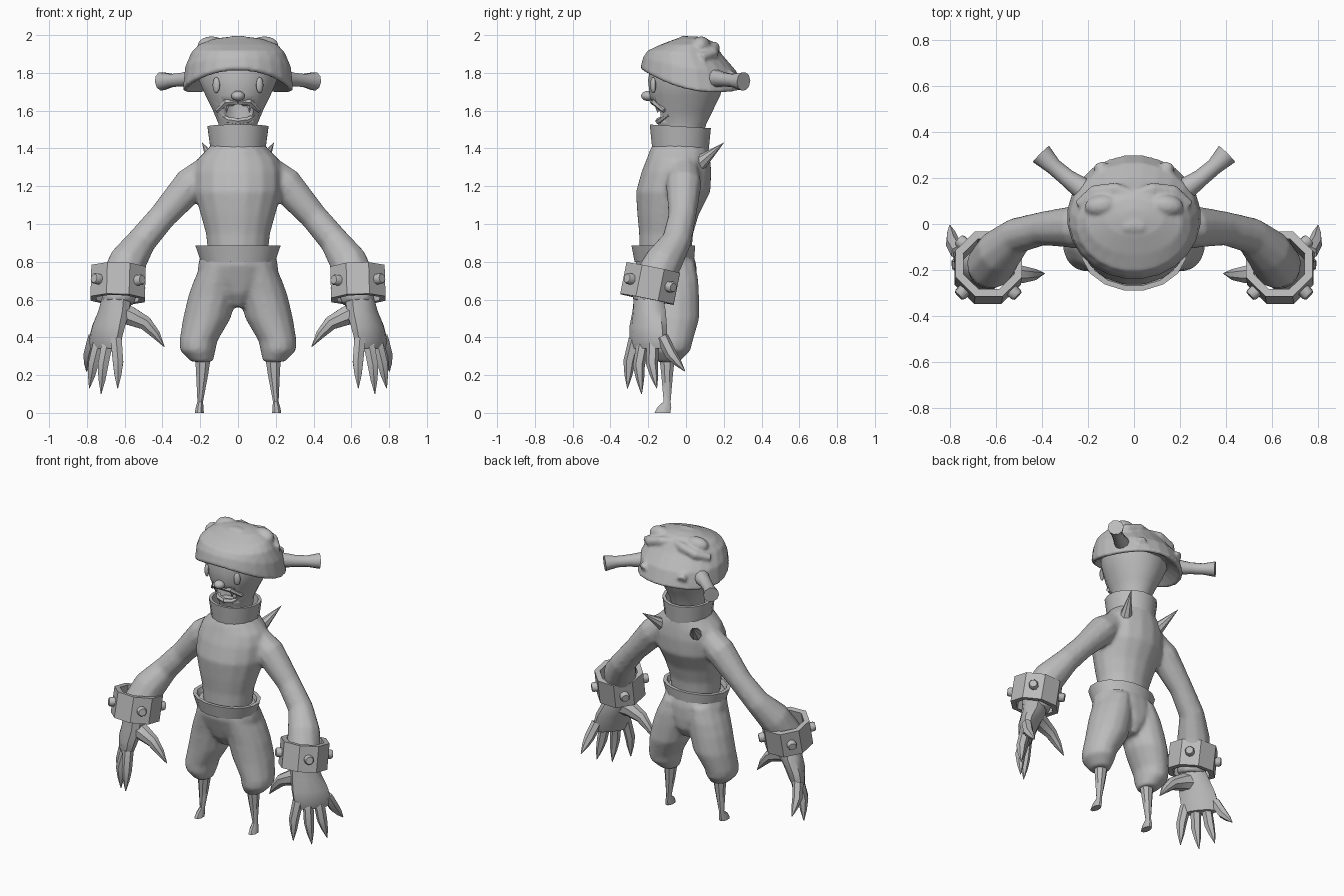
import bpy, bmesh, math
from mathutils import Vector, Matrix

if "Cube" in bpy.data.objects:
    bpy.data.objects.remove(bpy.data.objects["Cube"])

grey = bpy.data.materials.new("plain_grey")
grey.diffuse_color = (0.5, 0.5, 0.5, 1)
grey.use_nodes = True
grey.node_tree.nodes["Principled BSDF"].inputs["Base Color"].default_value = grey.diffuse_color


def finish(name, bm, mirror=False, angle=40):
    bmesh.ops.recalc_face_normals(bm, faces=bm.faces)
    me = bpy.data.meshes.new(name)
    bm.to_mesh(me)
    bm.free()
    me.materials.append(grey)
    ob = bpy.data.objects.new(name, me)
    bpy.context.collection.objects.link(ob)
    bpy.ops.object.select_all(action='DESELECT')
    ob.select_set(True)
    bpy.context.view_layer.objects.active = ob
    bpy.ops.object.shade_smooth_by_angle(angle=math.radians(angle))
    if mirror:
        ob.modifiers.new("mirror", 'MIRROR').use_mirror_merge = False
    return ob


def skin(bm, rings, cap=True, closed=False):
    vs = [[bm.verts.new(p) for p in r] for r in rings]
    n = len(vs[0])
    pairs = list(zip(vs, vs[1:])) + ([(vs[-1], vs[0])] if closed else [])
    for a, b in pairs:
        for i in range(n):
            j = (i + 1) % n
            bm.faces.new((a[i], a[j], b[j], b[i]))
    if cap and not closed:
        bm.faces.new(vs[0][::-1])
        bm.faces.new(vs[-1])


def loft(name, rows, n=14, slope=0, rot=0, mirror=False, closed=False, angle=40):
    """Stack of ellipses: (z, cx, cy, rx, ry[, slope, arch]); slope tilts along y, arch drops the sides."""
    bm = bmesh.new()
    rings = []
    for z, cx, cy, rx, ry, *extra in rows:
        s, arch = extra if extra else (slope, 0)
        ring = []
        for i in range(n):
            t = 2 * math.pi * (i + .5) / n
            p = Matrix.Rotation(rot, 2) @ Vector((rx * math.cos(t), ry * math.sin(t)))
            ring.append((cx + p.x, cy + p.y, z + s * (cy + p.y) - arch * p.x ** 2))
        rings.append(ring)
    skin(bm, rings, closed=closed)
    return finish(name, bm, mirror, angle)


def tube(name, pts, n=8, mirror=True, angle=40, closed=False):
    """Round sections (x, y, z, r) along a path."""
    bm = bmesh.new()
    rings = []
    P = [Vector(p[:3]) for p in pts]
    for i, p in enumerate(pts):
        t = (P[min(i + 1, len(P) - 1)] - P[max(i - 1, 0)]).normalized()
        if closed:
            t = (P[1] - P[0]).normalized()
        u = t.cross(Vector((0, 1, 0))).normalized()
        v = t.cross(u)
        rings.append([P[i] + p[3] * (u * math.cos(a) + v * math.sin(a))
                      for a in [2 * math.pi * (k + .5) / n for k in range(n)]])
    skin(bm, rings, closed=closed)
    return finish(name, bm, mirror, angle)


def ball(name, loc, size, mirror=False, rot=0):
    bm = bmesh.new()
    bmesh.ops.create_uvsphere(bm, u_segments=12, v_segments=8, radius=1,
        matrix=Matrix.Translation(loc) @ Matrix.Rotation(rot, 4, 'Z') @ Matrix.Diagonal((*size, 1)))
    return finish(name, bm, mirror)


def fuse(name, parts, voxel, smooth):
    """Melt overlapping parts into one smooth skin."""
    bpy.ops.object.select_all(action='DESELECT')
    for p in parts:
        p.select_set(True)
    bpy.context.view_layer.objects.active = parts[0]
    bpy.ops.object.convert(target='MESH')
    bpy.ops.object.join()
    ob = bpy.context.view_layer.objects.active
    ob.name = name
    ob.modifiers.clear()
    r = ob.modifiers.new("remesh", 'REMESH')
    r.mode, r.voxel_size, r.use_smooth_shade = 'VOXEL', voxel, True
    s = ob.modifiers.new("smooth", 'SMOOTH')
    s.factor, s.iterations = .5, smooth
    return ob


# torso with arms, and open collar
torso = loft("torso", [(.84, 0, -.11, .16, .14), (.95, 0, -.105, .172, .145), (1.05, 0, -.095, .2, .165),
                       (1.17, 0, -.068, .235, .2), (1.28, 0, -.05, .235, .187), (1.345, 0, -.04, .215, .17),
                       (1.395, 0, -.035, .165, .157), (1.43, 0, -.03, .135, .14)], 16)
arm = tube("arm", [(.12, -.015, 1.31, .08), (.25, -.012, 1.21, .095), (.40, -.02, 1.04, .075),
                   (.51, -.05, .91, .08), (.585, -.12, .80, .103), (.625, -.18, .69, .108),
                   (.635, -.2, .58, .088)], 10)
fuse("upper_body", [torso, arm], .013, 6)
loft("collar", [(1.37, 0, -.03, .145, .15), (1.515, 0, -.03, .165, .165),
                (1.515, 0, -.03, .145, .145), (1.37, 0, -.03, .125, .13)], 16, -.06, closed=True)

# trousers
hips = loft("hips", [(.56, 0, -.075, .04, .09), (.63, 0, -.08, .12, .135), (.70, 0, -.09, .215, .15),
                     (.78, 0, -.105, .215, .163), (.86, 0, -.115, .195, .15)], 16)
leg = loft("trouser_leg", [(.80, .095, -.10, .095, .148), (.70, .118, -.083, .118, .15),
                           (.62, .135, -.075, .13, .146), (.5, .165, -.07, .128, .142),
                           (.38, .21, -.085, .102, .122), (.33, .213, -.09, .095, .115),
                           (.27, .19, -.1, .058, .065)], 14, mirror=True)
fuse("trousers", [hips, leg], .012, 8)
loft("waistband", [(.80, 0, -.115, .2, .16), (.885, 0, -.12, .23, .172),
                   (.885, 0, -.12, .205, .15), (.82, 0, -.115, .17, .14)], 16, closed=True)

# thin shins ending in small feet
loft("shin", [(.30, .185, -.1, .045, .045), (.2, .19, -.1, .034, .033), (.06, .2, -.1, .016, .02),
              (.03, .203, -.115, .022, .04), (0, .205, -.125, .026, .045)], 8, mirror=True)

# wrist cuffs with studs
C, axis = Vector((.635, -.19, .685)), Vector((.03, -.2, -1)).normalized()
a, b = C - axis * .085, C + axis * .085
tube("cuff", [(*a, .156), (*b, .156), (*b, .12), (*a, .12)], closed=True, angle=25)
for k in range(4):
    t = math.pi / 4 + k * math.pi / 2
    d = Vector((math.cos(t), math.sin(t), 0))
    d = (d - axis * d.dot(axis)).normalized()
    tube("cuff_stud", [(*(C + d * .12), .03), (*(C + d * .17), .03), (*(C + d * .18), .024)])

# hands: palm, thumb and four pointed fingers
loft("palm", [(.63, .635, -.2, .08, .08), (.54, .655, -.195, .1, .075), (.46, .685, -.2, .118, .065),
              (.38, .705, -.2, .122, .05), (.34, .708, -.2, .105, .035)], 10,
     rot=math.radians(50), mirror=True)
tube("thumb", [(.66, -.2, .54, .07), (.575, -.215, .515, .054), (.49, -.22, .475, .04),
               (.435, -.22, .415, .026), (.39, -.215, .35, .002)])
fingers = [((.645, -.27, .39), (.635, -.30, .27), (.637, -.31, .13)),
           ((.69, -.225, .38), (.715, -.25, .25), (.725, -.235, .10)),
           ((.735, -.175, .38), (.765, -.18, .26), (.787, -.155, .13)),
           ((.765, -.125, .40), (.79, -.08, .31), (.802, -.005, .22))]
for k, m, e in fingers:
    tube("finger", [(*k, .034), (*m, .032), (*(Vector(m).lerp(Vector(e), .5)), .021), (*e, .002)], 6)

# shoulder spikes
tube("back_spike", [(.125, .07, 1.32, .042), (.19, .2, 1.43, .001)])

# head with an open mouth cut into it
head = loft("head", [(1.46, 0, -.02, .10, .11), (1.53, 0, -.02, .105, .13), (1.6, 0, -.015, .135, .16),
                     (1.68, 0, -.005, .175, .19), (1.76, 0, .0, .21, .205), (1.84, 0, .02, .22, .21)], 16)
cut = loft("mouth_cutter", [(1.555, 0, -.2, .08, .12), (1.585, 0, -.2, .1, .12), (1.625, 0, -.2, .095, .12),
                            (1.64, 0, -.2, .05, .12)], 12)
cut.hide_render = True
cut.hide_set(True)
mod = head.modifiers.new("mouth", 'BOOLEAN')
mod.object, mod.operation, mod.solver = cut, 'DIFFERENCE', 'EXACT'

# face features
ball("eye", (.115, -.174, 1.735), (.021, .014, .042), True, math.radians(30))
ball("nose", (0, -.2, 1.678), (.036, .038, .027))
tube("upper_lip", [(0, -.175, 1.65, .018), (.06, -.165, 1.645, .019), (.112, -.115, 1.6, .012)], 6)
tube("tooth", [(.062, -.15, 1.64, .02), (.06, -.15, 1.59, .002)], 6)
tube("lower_lip", [(0, -.145, 1.545, .018), (.05, -.133, 1.55, .017), (.1, -.09, 1.58, .012)], 6)

# animal-faced cap with an arched brim, tilted back
cap = loft("cap", [(1.80, 0, .02, .2, .2, -.2, .7), (1.765, 0, .03, .275, .258, -.2, .7),
                   (1.78, 0, .03, .293, .273, -.2, .7), (1.85, 0, .02, .282, .248, -.15, .25),
                   (1.905, 0, -.005, .25, .2, -.06, 0), (1.95, 0, .01, .21, .145, 0, 0),
                   (1.98, 0, .03, .13, .085, 0, 0), (1.992, 0, .035, .04, .03, 0, 0)], 24, angle=50)
cap_parts = [
    cap,
    ball("cap_eye", (.14, .08, 1.942), (.078, .05, .052), True, math.radians(-8)),
    tube("cap_brow", [(0, .125, 1.945, .024), (.08, .15, 1.935, .032), (.17, .14, 1.905, .032),
                      (.24, .08, 1.88, .025)]),
    ball("cap_snout", (0, -.005, 1.965), (.06, .045, .032)),
    ball("cap_nostril", (.03, -.01, 1.98), (.022, .028, .016), True),
    tube("cap_lip", [(0, -.175, 1.91, .02), (.1, -.155, 1.906, .02), (.19, -.105, 1.895, .018),
                     (.25, -.03, 1.87, .012)]),
    tube("cap_back_bump", [(.13, .2, 1.8, .03), (.15, .26, 1.77, .03)])]
fuse("animal_cap", cap_parts, .009, 4)

# flared horns on the cap
tube("cap_horn", [(.22, .15, 1.77, .05), (.29, .2, 1.765, .038), (.35, .25, 1.76, .036),
                  (.405, .305, 1.755, .05)], 10)
